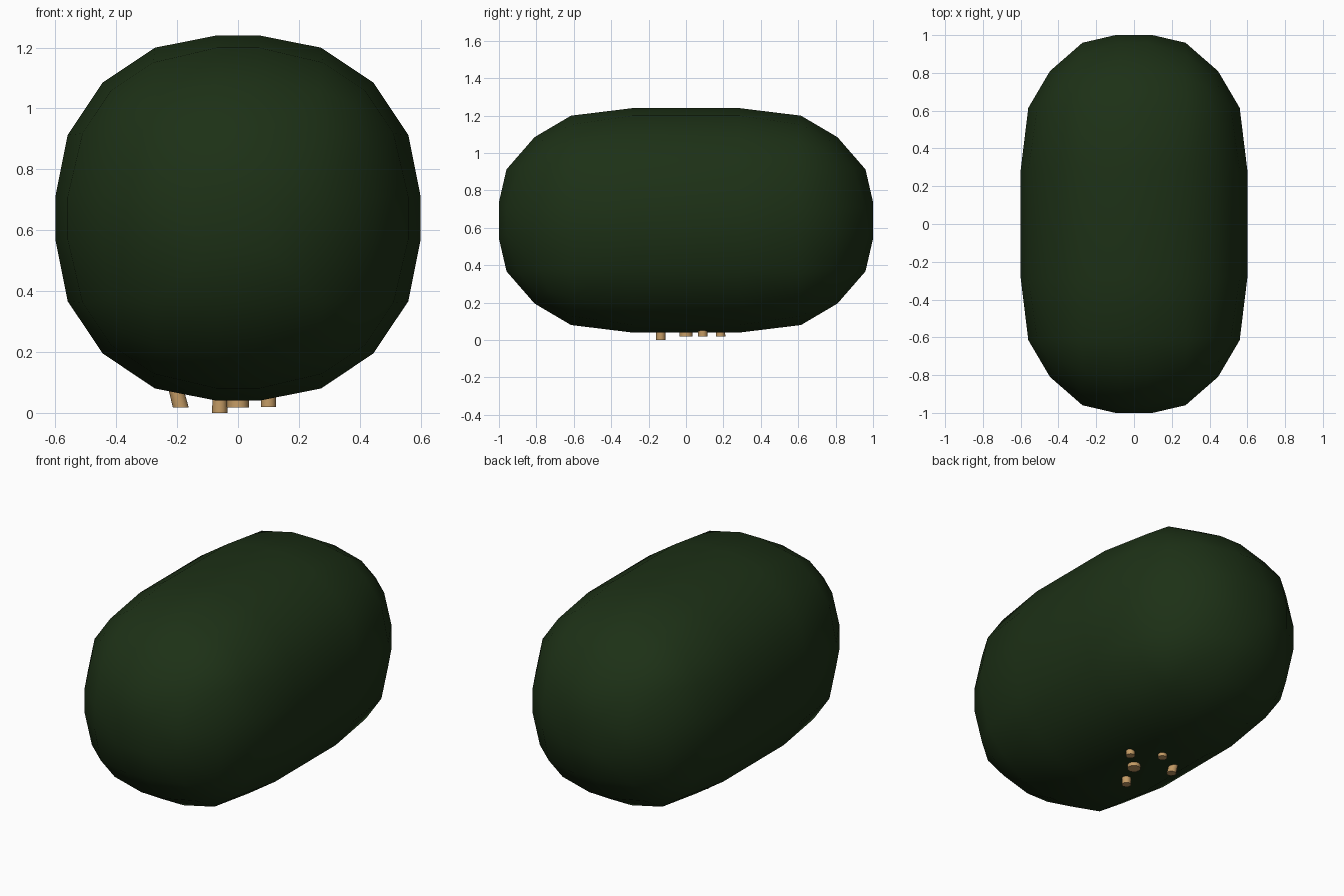
import bpy, bmesh, math
from mathutils import Vector

if "Cube" in bpy.data.objects:
    bpy.data.objects.remove(bpy.data.objects["Cube"])


def material(name, rgb):
    m = bpy.data.materials.new(name)
    m.diffuse_color = (*rgb, 1)
    m.use_nodes = True
    m.node_tree.nodes["Principled BSDF"].inputs["Base Color"].default_value = m.diffuse_color
    return m


def make_object(name, bm, mat, angle):
    bmesh.ops.recalc_face_normals(bm, faces=bm.faces)
    me = bpy.data.meshes.new(name)
    bm.to_mesh(me)
    bm.free()
    ob = bpy.data.objects.new(name, me)
    bpy.context.collection.objects.link(ob)
    me.materials.append(mat)
    bpy.ops.object.select_all(action='DESELECT')
    ob.select_set(True)
    bpy.context.view_layer.objects.active = ob
    bpy.ops.object.shade_smooth_by_angle(angle=math.radians(angle))
    return ob


green = material("leaf_green", (0.012, 0.03, 0.008))
tan = material("stem_wood", (0.55, 0.33, 0.13))

# Foliage: generously rounded box, lengthened along y
STATIONS = [(0, 0), (0.07, 0.285), (0.273, 0.615), (0.445, 0.81), (0.56, 0.96), (0.6, 1.0)]


def stretch(v):
    a = min(abs(v), 0.6)
    for (a0, b0), (a1, b1) in zip(STATIONS, STATIONS[1:]):
        if a <= a1 + 1e-6:
            return math.copysign(b0 + (b1 - b0) * (a - a0) / (a1 - a0), v)
    return math.copysign(1.0, v)


bm = bmesh.new()
bmesh.ops.create_cube(bm, size=1.2)
bmesh.ops.bevel(bm, geom=bm.edges[:], offset=0.53, offset_type='OFFSET',
                segments=4, profile=0.5, affect='EDGES')
for v in bm.verts:
    if abs(v.co.y) > 0.599:          # end faces are slightly larger
        v.co.x *= 1.4
        v.co.z *= 1.4
    v.co.y = stretch(v.co.y)
    v.co.z += 0.64
make_object("foliage", bm, green, 60)


# Stems: tapered cylinders running up into the foliage
def stem(name, base, lean, radius, height=0.3):
    bm = bmesh.new()
    bmesh.ops.create_cone(bm, cap_ends=True, segments=12, radius1=radius,
                          radius2=radius * 0.8, depth=height)
    for v in bm.verts:
        t = v.co.z + height / 2
        v.co += Vector((base[0] + lean[0] * t, base[1] + lean[1] * t, base[2] + height / 2))
    make_object(name, bm, tan, 40)


stem("main_stem", (0, 0, 0.018), (0, 0), 0.036)
stem("front_stem", (-0.06, -0.135, 0.0), (0, 0), 0.025)
stem("right_stem", (0.1, 0.09, 0.02), (0, 0), 0.025)
stem("left_stem", (-0.188, 0.09, 0.018), (-0.26, 0), 0.026)
stem("back_stem", (-0.045, 0.185, 0.02), (0, 0), 0.025)
